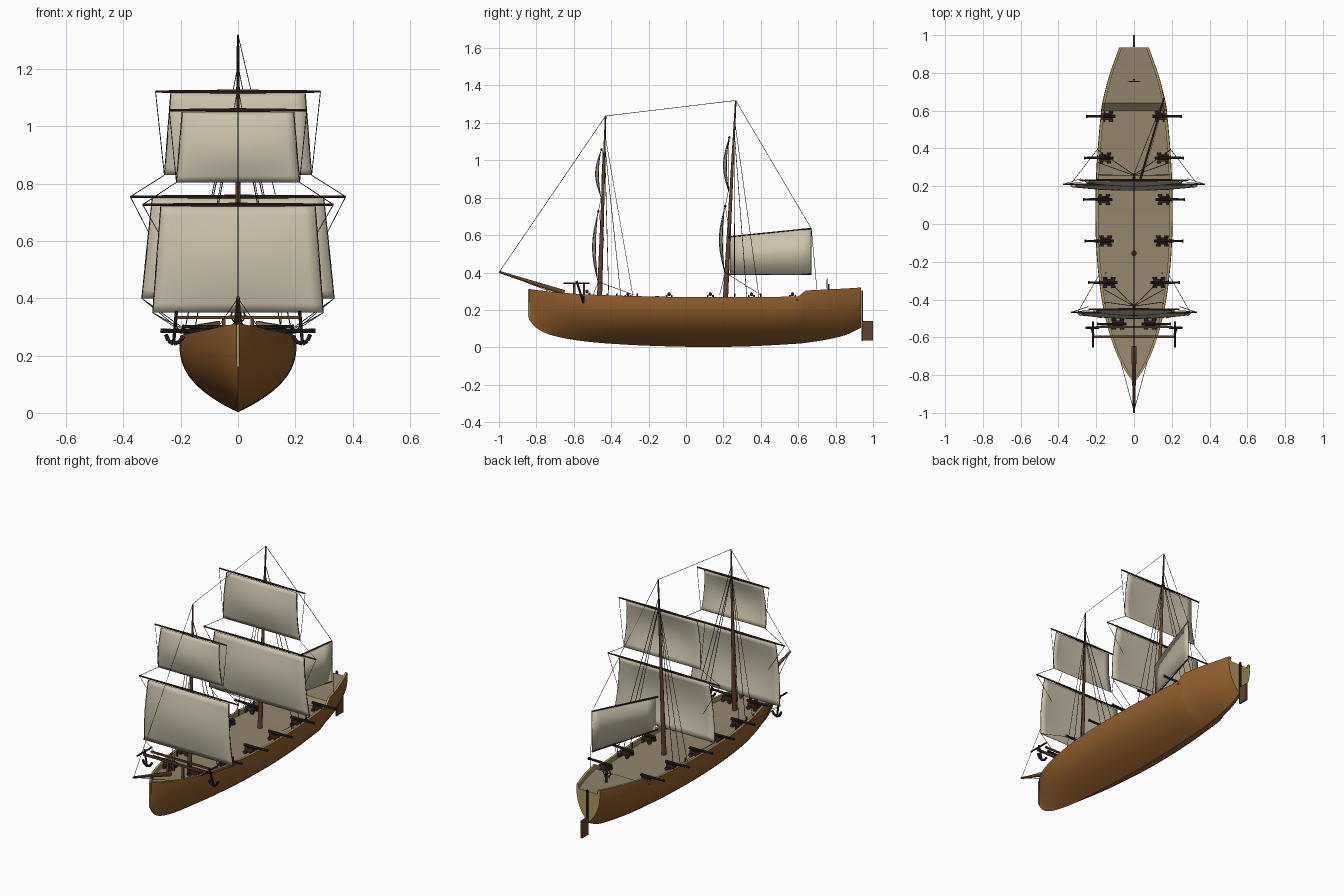
import bpy, bmesh, math
from mathutils import Vector

if "Cube" in bpy.data.objects:
    bpy.data.objects.remove(bpy.data.objects["Cube"])


def mat(name, c):
    m = bpy.data.materials.new(name)
    m.diffuse_color = (*c, 1)
    m.use_nodes = True
    m.node_tree.nodes["Principled BSDF"].inputs["Base Color"].default_value = m.diffuse_color
    return m


HULL = mat("hull_brown", (0.29, 0.115, 0.026))
TRIM = mat("trim_tan", (0.42, 0.31, 0.12))
DECK = mat("deck_planks", (0.30, 0.235, 0.155))
SAIL = mat("sail_cream", (0.60, 0.54, 0.41))
SPAR = mat("spar_brown", (0.13, 0.055, 0.027))
YARD = mat("yard_dark", (0.055, 0.026, 0.018))
IRON = mat("iron_black", (0.02, 0.022, 0.02))
ROPE = mat("rope_dark", (0.03, 0.025, 0.02))


def tube(bm, a, b, r1, r2=None, n=8):
    a, b = Vector(a), Vector(b)
    d = b - a
    m = d.to_track_quat('Z', 'Y').to_matrix().to_4x4()
    m.translation = (a + b) / 2
    bmesh.ops.create_cone(bm, cap_ends=True, segments=n, radius1=r1,
                          radius2=r1 if r2 is None else r2, depth=d.length, matrix=m)


def box(bm, c, s):
    r = bmesh.ops.create_cube(bm, size=1)
    for v in r['verts']:
        v.co = Vector((v.co.x * s[0] + c[0], v.co.y * s[1] + c[1], v.co.z * s[2] + c[2]))


def finish(bm, name, mats, smooth=True):
    me = bpy.data.meshes.new(name)
    bm.to_mesh(me)
    bm.free()
    ob = bpy.data.objects.new(name, me)
    bpy.context.collection.objects.link(ob)
    for m in mats:
        me.materials.append(m)
    if smooth:
        bpy.ops.object.select_all(action='DESELECT')
        ob.select_set(True)
        bpy.context.view_layer.objects.active = ob
        bpy.ops.object.shade_smooth_by_angle(angle=math.radians(35))
    return ob


def spars(name, m, parts, n=8):
    bm = bmesh.new()
    for p in parts:
        tube(bm, *p, n=n)
    return finish(bm, name, [m])


# Hull stations: y, half width, keel height, rail height
ST = [(-0.84, 0.0, 0.15, 0.312), (-0.81, 0.025, 0.112, 0.308), (-0.76, 0.058, 0.08, 0.302),
      (-0.68, 0.098, 0.055, 0.293), (-0.55, 0.142, 0.033, 0.284), (-0.38, 0.178, 0.018, 0.277),
      (-0.15, 0.203, 0.007, 0.271), (0.1, 0.209, 0.002, 0.268), (0.35, 0.2, 0.006, 0.268),
      (0.6, 0.178, 0.02, 0.272), (0.64, 0.172, 0.024, 0.304), (0.76, 0.142, 0.043, 0.31),
      (0.86, 0.108, 0.068, 0.315), (0.935, 0.08, 0.105, 0.32)]


def spline(i, t):
    p = [Vector(ST[min(max(i + k, 0), len(ST) - 1)]) for k in (-1, 0, 1, 2)]
    m1 = (p[2] - p[0]) / max(p[2][0] - p[0][0], 1e-6)
    m2 = (p[3] - p[1]) / max(p[3][0] - p[1][0], 1e-6)
    h = p[2][0] - p[1][0]
    v = ((2*t**3 - 3*t*t + 1) * p[1] + (t**3 - 2*t*t + t) * h * m1
         + (3*t*t - 2*t**3) * p[2] + (t**3 - t*t) * h * m2)
    v[3] = p[1][3] + (p[2][3] - p[1][3]) * t      # straight rail steps
    return v


rows = [spline(i, k / 3) for i in range(len(ST) - 1) for k in range(3)] + [Vector(ST[-1])]
N = 12


def section(st):
    y, w, zb, zt = st
    p = 2.7 - 0.9 * max(0, (-0.4 - y) / 0.44)
    pts = []
    for j in range(N + 1):
        u = (j / N) ** 1.4
        pts.append((w * (1 - (1 - u) ** p) * (1 - 0.03 * u ** 4), y, zb + (zt - zb) * u))
    wi = max(0, pts[-1][0] - 0.014)
    pts += [(wi, y, zt), (wi, y, zt - 0.026), (0, y, zt - 0.026)]
    return pts


bm = bmesh.new()
for sx in (1, -1):
    grid = [[bm.verts.new((x * sx, y, z)) for x, y, z in section(s)] for s in rows]
    for a, b in zip(grid, grid[1:]):
        for j in range(N + 3):
            f = bm.faces.new((a[j], b[j], b[j + 1], a[j + 1]))
            f.material_index = 0 if j < N else (1 if j < N + 2 else 2)
    bm.faces.new(grid[-1]).material_index = 1     # transom half
bmesh.ops.remove_doubles(bm, verts=bm.verts, dist=0.0004)
bmesh.ops.recalc_face_normals(bm, faces=bm.faces)
finish(bm, "hull", [HULL, TRIM, DECK])

# Stem trim, and quarterdeck step line
bm = bmesh.new()
box(bm, (0, -0.84, 0.235), (0.01, 0.008, 0.15))
finish(bm, "stem_post", [TRIM], False)

# Rudder and stern post
bm = bmesh.new()
box(bm, (0, 0.973, 0.088), (0.01, 0.054, 0.105))
finish(bm, "rudder", [SPAR], False)
bm = bmesh.new()
box(bm, (0, 0.942, 0.17), (0.01, 0.01, 0.27))
finish(bm, "stern_post", [IRON], False)

# Masts and bowsprit
FORE = (Vector((0, -0.463, 0.245)), Vector((0, -0.43, 1.237)))
MAIN = (Vector((0, 0.21, 0.24)), Vector((0, 0.266, 1.32)))
spars("fore_mast", SPAR, [(*FORE, 0.014, 0.004)], 12)
spars("main_mast", SPAR, [(*MAIN, 0.014, 0.004)], 12)
spars("bowsprit", SPAR, [((0, -0.65, 0.292), (0, -0.998, 0.403), 0.014, 0.006)], 12)

ropes = []


def rope(a, b, r=0.0014):
    ropes.append((a, b, r))


def square_sail(name, y, zt, zb, wt, wb, yard):
    # Billowing sail hung under a yard
    bm = bmesh.new()
    nu, nv = 14, 12

    def point(u, v):
        s = 2 * u - 1
        return Vector((s * (wt + (wb - wt) * v),
                       y - math.sin(math.pi * v) * (0.012 + 0.018 * (1 - s * s)), zt + (zb - zt) * v))
    g = [[bm.verts.new(point(i / nu, j / nv)) for i in range(nu + 1)] for j in range(nv + 1)]
    for a, b in zip(g, g[1:]):
        for i in range(nu):
            bm.faces.new((a[i], b[i], b[i + 1], a[i + 1]))
    ob = finish(bm, name, [SAIL])
    ob.modifiers.new("cloth", 'SOLIDIFY').thickness = 0.002
    spars(name + "_yard", YARD, [((0, y + 0.004, zt + 0.007), (s * yard, y + 0.004, zt + 0.007), 0.007, 0.004)
                                 for s in (1, -1)])
    for u in (0, 1):
        for j in range(6):
            rope(point(u, j / 6), point(u, (j + 1) / 6), 0.002)


# name, y, top z, bottom z, top half width, bottom half width, yard half length
square_sail("fore_course", -0.472, 0.72, 0.35, 0.27, 0.298, 0.333)
square_sail("fore_topsail", -0.456, 1.05, 0.805, 0.195, 0.215, 0.24)
square_sail("main_course", 0.206, 0.748, 0.40, 0.30, 0.336, 0.376)
square_sail("main_topsail", 0.228, 1.115, 0.83, 0.235, 0.257, 0.288)

# Spanker sail with gaff and boom
A, B = (0.04, 0.235), (0.16, 0.67)
bm = bmesh.new()
cols = []
for i in range(9):
    t = i / 8
    x, y = A[0] + (B[0] - A[0]) * t, A[1] + (B[1] - A[1]) * t
    x += 0.008 * math.sin(math.pi * t)
    cols.append((bm.verts.new((x, y, 0.39)), bm.verts.new((x, y, 0.588 + 0.045 * t))))
for a, b in zip(cols, cols[1:]):
    bm.faces.new((a[0], b[0], b[1], a[1]))
ob = finish(bm, "spanker_sail", [SAIL])
ob.modifiers.new("cloth", 'SOLIDIFY').thickness = 0.002
spars("spanker_gaff_and_boom", YARD, [((0.03, 0.225, 0.588), (*B, 0.635), 0.006, 0.004),
                                      ((0.03, 0.225, 0.39), (*B, 0.39), 0.004, 0.004)])

# Standing and running rigging
rope((0, -0.998, 0.403), FORE[1])
rope(FORE[1], MAIN[1])
rope(MAIN[1], (*B, 0.635))
rope((*B, 0.635), (0.15, 0.70, 0.31))
rope((*B, 0.635), (*B, 0.39))
for s in (1, -1):
    rope((0, -0.99, 0.4), (0.07 * s, -0.73, 0.30))
    for m, w in ((FORE, 0.155), (MAIN, 0.19)):
        for dy, k in ((0.05, 0.85), (0.115, 0.85), (0.18, 0.9)):
            rope(m[0].lerp(m[1], k), (s * w, m[0].y + dy, 0.27), 0.0017)
    for y, yz, yw, tz, tw, cz, cw, uz, uw in (
            (-0.468, 0.727, 0.333, 0.805, 0.215, 0.35, 0.298, 1.057, 0.24),
            (0.21, 0.755, 0.376, 0.83, 0.257, 0.40, 0.336, 1.122, 0.288)):
        rope((s * yw, y, yz), (s * tw, y + 0.015, tz))                 # topsail sheet
        rope((s * cw, y, cz), (s * 0.19, y + 0.19, 0.28))              # course sheet aft
        rope((s * cw, y, cz), (s * 0.17, y - 0.03, 0.28))              # course tack
        rope((s * uw, y + 0.02, uz), (s * tw, y + 0.018, tz))          # topsail leech line
        rope((s * yw, y, yz), (s * (cw - 0.055), y + 0.03, 0.57))      # yard brace
bm = bmesh.new()
for r in ropes:
    tube(bm, *r, n=4)
finish(bm, "rigging", [ROPE], False)

# Deck guns on wheeled carriages
carriages, barrels = bmesh.new(), bmesh.new()
for y, cx in ((0.57, 0.143), (0.35, 0.155), (0.13, 0.16), (-0.09, 0.15), (-0.31, 0.132), (-0.53, 0.085)):
    z = 0.246 if y > -0.4 else 0.26
    for s in (1, -1):
        for d in (-0.014, 0.014):
            box(carriages, (s * cx, y + d, z + 0.02), (0.062, 0.009, 0.026))
            for wx in (-0.022, 0.022):
                tube(carriages, (s * (cx + wx), y + d * 1.3, z + 0.008),
                     (s * (cx + wx), y + d * 2.1, z + 0.008), 0.011)
        box(carriages, (s * cx, y, z + 0.014), (0.055, 0.026, 0.008))
        tube(barrels, (s * (cx - 0.045), y, z + 0.037), (s * (cx + 0.11), y, z + 0.041), 0.009, 0.006, 10)
        tube(barrels, (s * (cx + 0.103), y, z + 0.041), (s * (cx + 0.111), y, z + 0.041), 0.008, 0.008, 10)
finish(carriages, "gun_carriages", [YARD], False)
finish(barrels, "gun_barrels", [IRON])

# Anchor beam with posts, and hanging anchors
bm = bmesh.new()
box(bm, (0, -0.597, 0.333), (0.43, 0.012, 0.012))
box(bm, (0, -0.545, 0.333), (0.40, 0.01, 0.01))
for s in (1, -1):
    for y in (-0.597, -0.545):
        box(bm, (s * 0.05, y, 0.295), (0.012, 0.012, 0.075))
finish(bm, "anchor_beams", [SPAR], False)
bm = bmesh.new()
for s in (1, -1):
    tube(bm, (s * 0.217, -0.655, 0.343), (s * 0.217, -0.515, 0.343), 0.005)
    tube(bm, (s * 0.215, -0.585, 0.355), (s * 0.225, -0.55, 0.242), 0.006)
    pts = [(0.19, 0.268), (0.205, 0.248), (0.225, 0.241), (0.243, 0.252), (0.252, 0.274)]
    for a, b in zip(pts, pts[1:]):
        tube(bm, (s * a[0], -0.55, a[1]), (s * b[0], -0.55, b[1]), 0.007)
finish(bm, "anchors", [IRON])

# Steering wheel with stand, and capstan
bm = bmesh.new()
c = Vector((0, 0.755, 0.338))
for k in range(12):
    a, b = k * math.pi / 6, (k + 1) * math.pi / 6
    p, q = Vector((math.cos(a), 0, math.sin(a))), Vector((math.cos(b), 0, math.sin(b)))
    tube(bm, c + p * 0.024, c + q * 0.024, 0.003, n=5)
    if k % 2 == 0:
        tube(bm, c, c + p * 0.034, 0.002, n=5)
box(bm, (0, 0.763, 0.308), (0.01, 0.008, 0.06))
finish(bm, "steering_wheel", [YARD], False)
spars("capstan", SPAR, [((0, -0.155, 0.244), (0, -0.155, 0.275), 0.013, 0.011)], 12)

# Belaying pins along the rail
spars("rail_pins", YARD, [((s * x, y, 0.25), (s * x, y, 0.287), 0.004) for s in (1, -1)
                          for x, y in ((0.155, -0.42), (0.148, -0.37), (0.15, -0.26), (0.178, 0.26), (0.175, 0.4))], 6)
